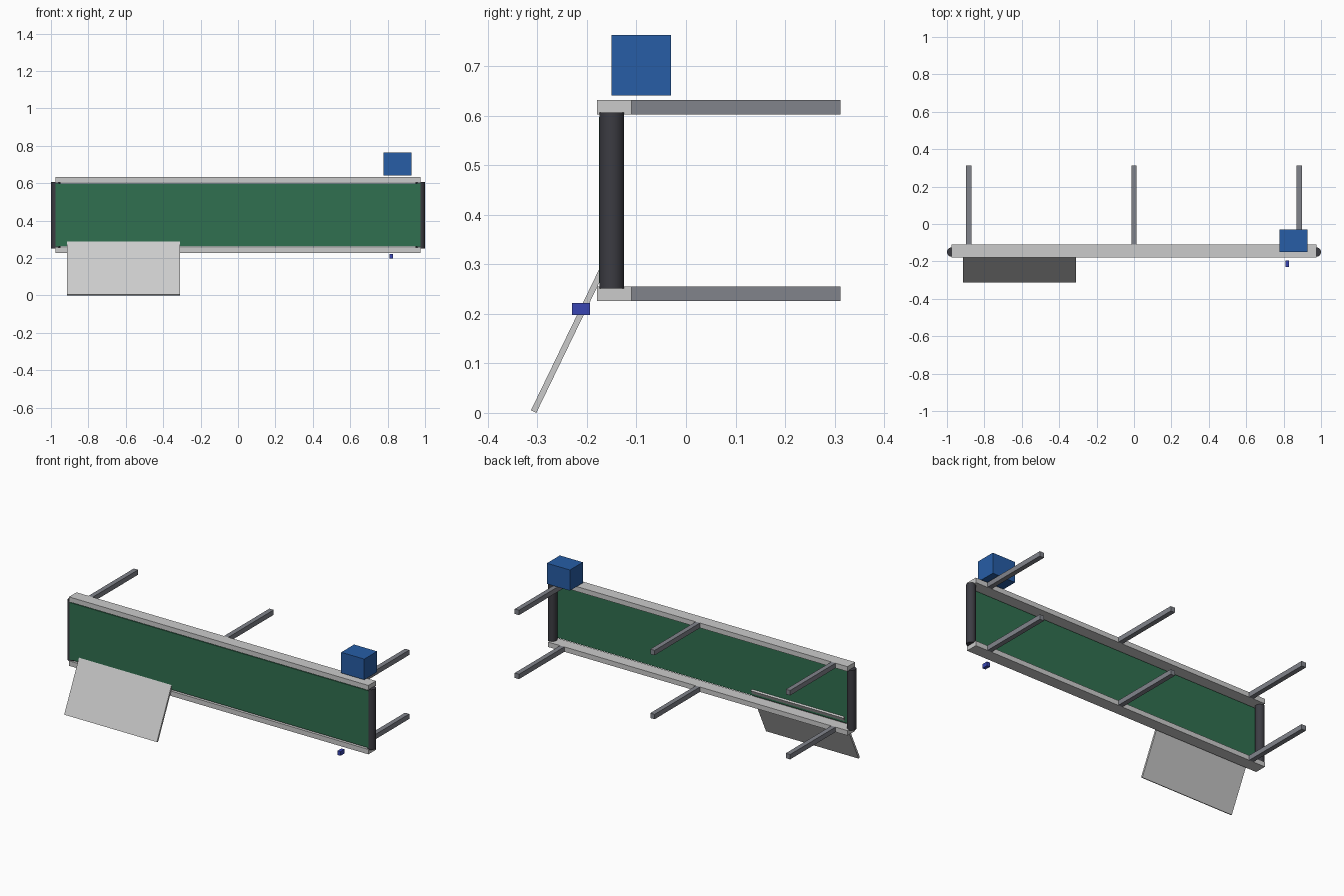
import bpy, math

if "Cube" in bpy.data.objects:
    bpy.data.objects.remove(bpy.data.objects["Cube"])


def material(name, rgb):
    m = bpy.data.materials.new(name)
    m.diffuse_color = (*rgb, 1)
    m.use_nodes = True
    m.node_tree.nodes["Principled BSDF"].inputs["Base Color"].default_value = m.diffuse_color
    return m


belt_green = material("belt_green", (0.03, 0.16, 0.08))
roller_dark = material("roller_dark", (0.045, 0.045, 0.055))
strut_grey = material("strut_grey", (0.22, 0.23, 0.26))
box_blue = material("box_blue", (0.02, 0.11, 0.38))
sensor_blue = material("sensor_blue", (0.04, 0.06, 0.45))


def box(name, x, y, z, mat=None):
    """Box from (min, max) pairs on each axis."""
    spans = (x, y, z)
    bpy.ops.mesh.primitive_cube_add(size=1, location=[(a + b) / 2 for a, b in spans])
    ob = bpy.context.object
    ob.name = name
    ob.scale = [b - a for a, b in spans]
    bpy.ops.object.transform_apply(location=False, rotation=False, scale=True)
    if mat:
        ob.data.materials.append(mat)
    return ob


# Side rails, each with three struts running back
for level, z in (("lower", (0.226, 0.255)), ("upper", (0.603, 0.632))):
    box(level + "_rail", (-0.976, 0.976), (-0.18, -0.11), z)
    for side, cx in (("left", -0.884), ("middle", 0), ("right", 0.884)):
        box(f"{level}_{side}_strut", (cx - 0.014, cx + 0.014), (-0.11, 0.3125), z, strut_grey)

# End rollers
for side, cx in (("left", -0.975), ("right", 0.975)):
    bpy.ops.mesh.primitive_cylinder_add(vertices=32, radius=0.025, depth=0.355,
                                        location=(cx, -0.15, 0.429))
    roller = bpy.context.object
    roller.name = side + "_roller"
    roller.data.materials.append(roller_dark)
    bpy.ops.object.shade_smooth_by_angle(angle=math.radians(35))

# Thin belt across the front of the rollers
box("belt", (-0.975, 0.975), (-0.176, -0.171), (0.262, 0.598), belt_green)

# Sloping chute plate, its top edge just cutting through the belt
chute = box("chute_plate", (-0.914, -0.31), (-0.243, -0.231), (-0.0135, 0.3115))
chute.rotation_euler.x = -math.radians(25.8)

# Control box above the rail and small sensor in front of it
box("control_box", (0.778, 0.928), (-0.15, -0.03), (0.641, 0.763), box_blue)
box("sensor", (0.81, 0.83), (-0.23, -0.194), (0.1975, 0.222), sensor_blue)
